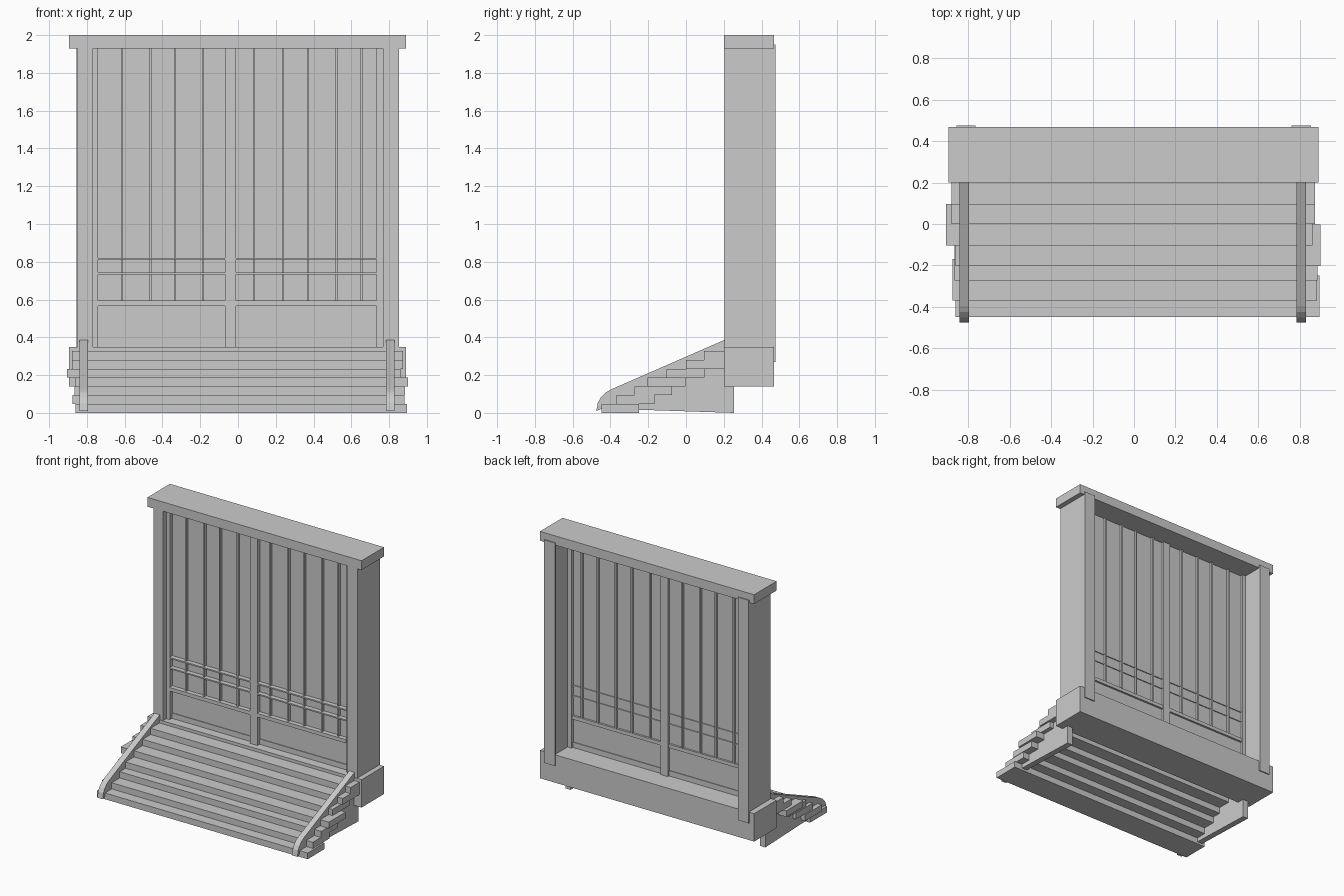
import bpy
import bmesh

if "Cube" in bpy.data.objects:
    bpy.data.objects.remove(bpy.data.objects["Cube"])


def box(name, x0, x1, y0, y1, z0, z1):
    """Axis-aligned box given by its limits."""
    bm = bmesh.new()
    bmesh.ops.create_cube(bm, size=1)
    for v in bm.verts:
        v.co = (x1 if v.co.x > 0 else x0,
                y1 if v.co.y > 0 else y0,
                z1 if v.co.z > 0 else z0)
    return finish(name, bm)


def extrude_yz(name, pts, x0, x1):
    """Side profile extruded along x."""
    bm = bmesh.new()
    face = bm.faces.new([bm.verts.new((x0, y, z)) for y, z in pts])
    res = bmesh.ops.extrude_face_region(bm, geom=[face])
    verts = [g for g in res["geom"] if isinstance(g, bmesh.types.BMVert)]
    bmesh.ops.translate(bm, verts=verts, vec=(x1 - x0, 0, 0))
    return finish(name, bm)


def finish(name, bm):
    bmesh.ops.recalc_face_normals(bm, faces=bm.faces[:])
    me = bpy.data.meshes.new(name)
    bm.to_mesh(me)
    bm.free()
    ob = bpy.data.objects.new(name, me)
    bpy.context.collection.objects.link(ob)
    return ob


# Outer frame: lintel, sill and deep side posts
box("lintel", -0.895, 0.89, 0.2, 0.467, 1.93, 2.0)
box("sill", -0.895, 0.89, 0.2, 0.467, 0.14, 0.35)
for side, a, b in (("left", -0.85, -0.767), ("right", 0.767, 0.852)):
    box(side + "_post", a, b, 0.205, 0.466, 0.35, 1.93)
for side, a, b in (("left", -0.855, -0.765), ("right", 0.76, 0.852)):
    box(side + "_back_board", a, b, 0.46, 0.475, 0.27, 1.95)

# Door jambs and centre post
box("left_jamb", -0.767, -0.74, 0.245, 0.315, 0.35, 1.93)
box("right_jamb", 0.732, 0.767, 0.245, 0.315, 0.35, 1.93)
box("centre_post", -0.07, -0.01, 0.245, 0.315, 0.35, 1.93)

# Two door leaves with slats and vertical bars
leaves = {
    "left": (-0.74, -0.07, (-0.614, -0.463, -0.333, -0.185)),
    "right": (-0.01, 0.732, (0.085, 0.238, 0.37, 0.52, 0.655)),
}
for side, (a, b, bars) in leaves.items():
    box(side + "_door_panel", a, b, 0.275, 0.295, 0.35, 1.93)
    box(side + "_kick_rail", a, b, 0.27, 0.3, 0.35, 0.39)
    box(side + "_lower_rail", a, b, 0.24, 0.31, 0.567, 0.594)
    for i, z in enumerate((0.738, 0.816)):
        box(f"{side}_slat_{i}", a, b, 0.24, 0.302, z - 0.005, z + 0.005)
    for i, x in enumerate(bars):
        box(f"{side}_bar_{i}", x - 0.006, x + 0.006, 0.255, 0.312, 0.59, 1.93)

# Stair treads: unevenly placed planks (left end, right end, front edge)
treads = [(-0.86, 0.895, -0.448), (-0.875, 0.882, -0.368),
          (-0.865, 0.885, -0.273), (-0.86, 0.9, -0.203),
          (-0.905, 0.86, -0.103), (-0.88, 0.873, 0.0), (-0.88, 0.873, 0.095)]
step = 0.0467
for i, (a, b, y) in enumerate(treads):
    box(f"tread_{i}", a, b, y, y + 0.2, i * step, (i + 1) * step)

# Stringers with rounded toes
profile = [(0.255, 0.0), (0.255, 0.14), (0.205, 0.15), (0.205, 0.387),
           (-0.395, 0.125), (-0.425, 0.108), (-0.45, 0.083), (-0.467, 0.053),
           (-0.475, 0.01), (-0.45, 0.02), (-0.2, 0.015)]
extrude_yz("left_stringer", profile, -0.84, -0.795)
extrude_yz("right_stringer", profile, 0.783, 0.828)
